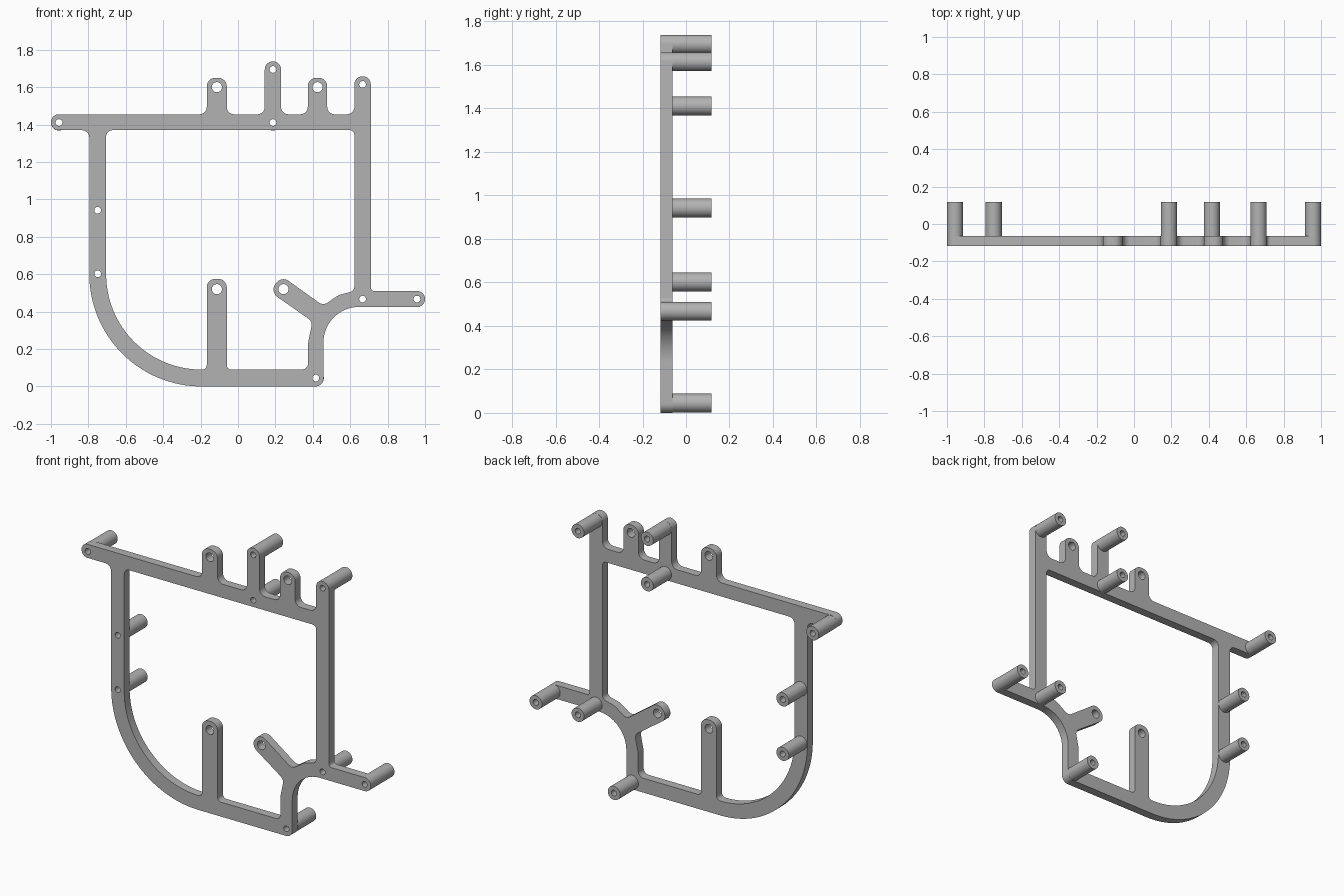
import bpy, bmesh, math
from mathutils import Vector, Matrix

cube = bpy.data.objects.get("Cube")
if cube:
    bpy.data.objects.remove(cube, do_unlink=True)

grey = bpy.data.materials.new("plain grey")
grey.use_nodes = True
colour = (0.45, 0.45, 0.45, 1)
grey.diffuse_color = colour
grey.node_tree.nodes["Principled BSDF"].inputs["Base Color"].default_value = colour

FRONT, PLATE_BACK, PEG_BACK = -0.117, -0.063, 0.117
PEG_R, BORE_R, EYE_R = 0.043, 0.018, 0.027


def circle(x, z, r, n=32):
    return [(x + r * math.cos(math.tau * i / n), z + r * math.sin(math.tau * i / n)) for i in range(n)]


def rounded(corners):
    """Polygon outline from (x, z, radius) corners, each replaced by a tangent arc."""
    out = []
    for i, (x, z, r) in enumerate(corners):
        p = Vector((x, z))
        a = (Vector(corners[i - 1][:2]) - p).normalized()
        b = (Vector(corners[(i + 1) % len(corners)][:2]) - p).normalized()
        half = a.angle(b) / 2
        centre = p + (a + b).normalized() * (r / math.sin(half))
        start = p + a * (r / math.tan(half)) - centre
        sweep = math.pi - 2 * half
        if a.x * b.y - a.y * b.x > 0:
            sweep = -sweep
        n = 32 if r > 0.1 else 10
        for k in range(n + 1):
            t = sweep * k / n
            c, s = math.cos(t), math.sin(t)
            out.append((centre.x + start.x * c - start.y * s, centre.y + start.x * s + start.y * c))
    return out


def extrude(name, loops, y0, y1):
    """Solid from closed loops in the front plane; inner loops become openings."""
    curve = bpy.data.curves.new(name, 'CURVE')
    curve.dimensions = '2D'
    curve.fill_mode = 'BOTH'
    curve.extrude = (y1 - y0) / 2
    for loop in loops:
        spline = curve.splines.new('POLY')
        spline.points.add(len(loop) - 1)
        for pt, (x, z) in zip(spline.points, loop):
            pt.co = (x, z, 0, 1)
        spline.use_cyclic_u = True
    temp = bpy.data.objects.new(name + "_outline", curve)
    bpy.context.collection.objects.link(temp)
    deps = bpy.context.evaluated_depsgraph_get()
    mesh = bpy.data.meshes.new_from_object(temp.evaluated_get(deps))
    bpy.data.objects.remove(temp, do_unlink=True)
    mesh.transform(Matrix.Translation((0, (y0 + y1) / 2, 0)) @ Matrix.Rotation(math.pi / 2, 4, 'X'))
    bm = bmesh.new()
    bm.from_mesh(mesh)
    bmesh.ops.remove_doubles(bm, verts=bm.verts, dist=1e-5)
    bmesh.ops.recalc_face_normals(bm, faces=bm.faces)
    bm.to_mesh(mesh)
    bm.free()
    mesh.shade_smooth()
    mesh.set_sharp_from_angle(angle=math.radians(30))
    mesh.materials.clear()
    mesh.materials.append(grey)
    obj = bpy.data.objects.new(name, mesh)
    bpy.context.collection.objects.link(obj)
    return obj


def tab(x0, x1, base, top, r, foot=0.04):
    """Upright round-ended tab, left to right."""
    return [(x0, base, foot), (x0, top, r), (x1, top, r), (x1, base, foot)]


# Outer edge, clockwise from the left end of the top bar
outer = [(-1, 1.455, 0.042)]
outer += tab(-0.167, -0.06, 1.455, 1.65, 0.045)
outer += tab(0.143, 0.23, 1.455, 1.738, 0.043)
outer += tab(0.373, 0.477, 1.455, 1.65, 0.045)
outer += [(0.622, 1.455, 0.04), (0.622, 1.658, 0.043), (0.71, 1.658, 0.043),
          (0.71, 0.51, 0.02), (1, 0.51, 0.042), (1, 0.425, 0.042),
          (0.457, 0.425, 0.19), (0.457, 0, 0.042),
          (-0.795, 0, 0.6), (-0.795, 1.37, 0.04), (-1, 1.37, 0.042)]

# Large opening, with the slanted and the upright tab reaching into it
inner = [(-0.705, 1.37, 0.035), (0.622, 1.37, 0.025), (0.622, 0.51, 0.03),
         (0.54, 0.49, 0.1), (0.455, 0.432, 0.04),
         (0.232, 0.592, 0.047), (0.171, 0.506, 0.047),
         (0.398, 0.347, 0.04), (0.375, 0.235, 0.1), (0.375, 0.09, 0.035)]
inner += reversed(tab(-0.167, -0.06, 0.09, 0.575, 0.045, 0.025))
inner += [(-0.705, 0.09, 0.51)]

# Mounting eyes in the tabs and hollow standoff pegs
eyes = [(-0.113, 1.6), (0.425, 1.6), (-0.113, 0.52), (0.243, 0.52)]
pegs = {
    "top_left_end": (-0.957, 1.411), "top_bar": (0.187, 1.411),
    "tall_tab": (0.187, 1.695), "upright_top": (0.666, 1.615),
    "side_upper": (-0.75, 0.942), "side_lower": (-0.75, 0.602),
    "upright_foot": (0.666, 0.467), "side_arm_end": (0.957, 0.467),
    "bottom_corner": (0.416, 0.045),
}

loops = [rounded(outer), rounded(inner)]
loops += [circle(x, z, EYE_R) for x, z in eyes]
loops += [circle(x, z, BORE_R) for x, z in pegs.values()]
extrude("frame_plate", loops, FRONT, PLATE_BACK)

for name, (x, z) in pegs.items():
    extrude(name + "_peg", [circle(x, z, PEG_R), circle(x, z, BORE_R)], PLATE_BACK, PEG_BACK)
